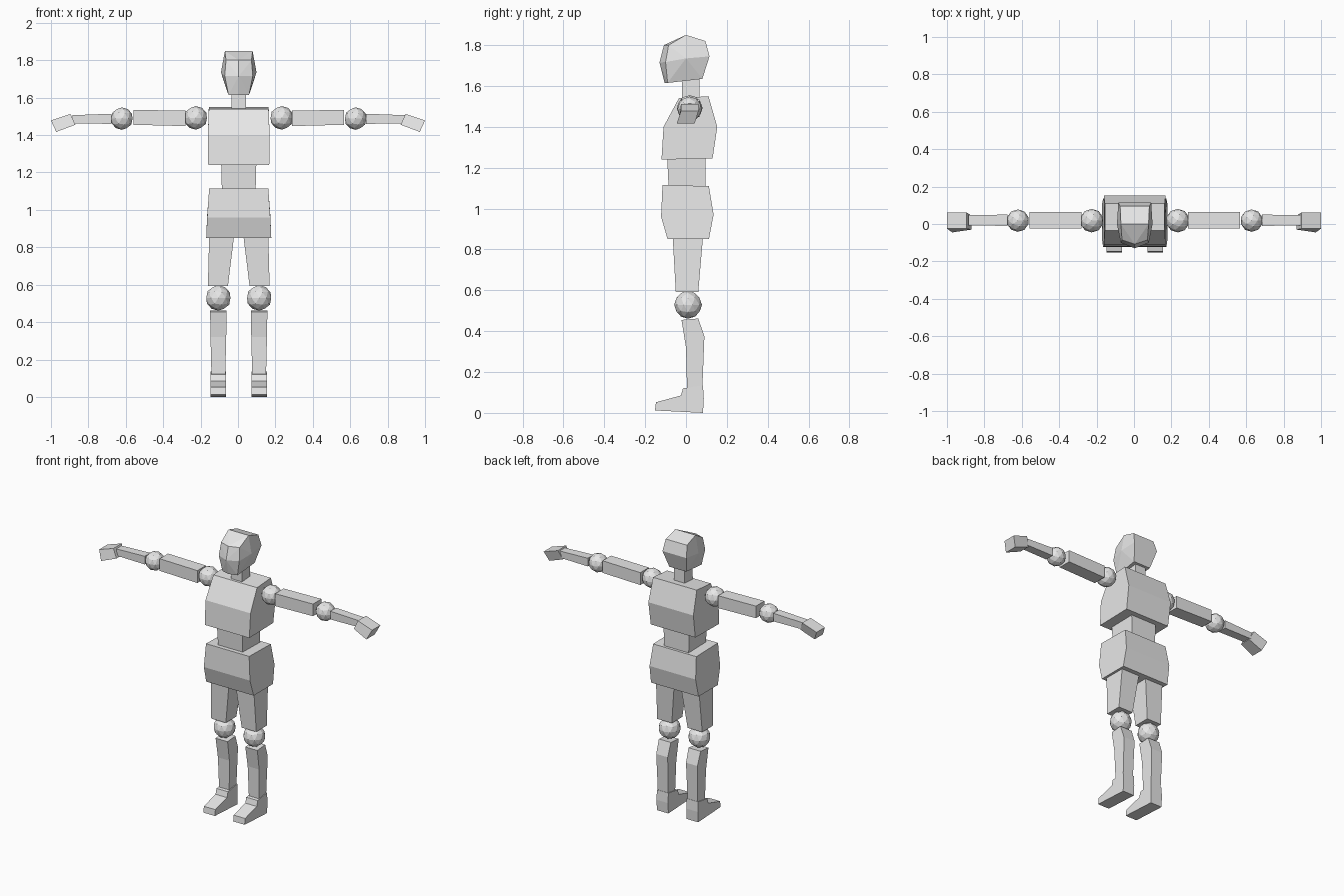
import bpy, bmesh
from mathutils import Vector

if "Cube" in bpy.data.objects:
    bpy.data.objects.remove(bpy.data.objects["Cube"])

CX = 0.004  # body mid-plane
grey = bpy.data.materials.new("plain grey")
grey.diffuse_color = (0.8, 0.8, 0.8, 1)
grey.use_nodes = True
grey.node_tree.nodes["Principled BSDF"].inputs["Base Color"].default_value = grey.diffuse_color


def finish(name, bm):
    bmesh.ops.recalc_face_normals(bm, faces=bm.faces)
    me = bpy.data.meshes.new(name)
    bm.to_mesh(me)
    bm.free()
    me.materials.append(grey)
    ob = bpy.data.objects.new(name, me)
    bpy.context.collection.objects.link(ob)


def loft(name, ring_a, ring_b):
    """Solid between two matching outlines."""
    bm = bmesh.new()
    a = [bm.verts.new(p) for p in ring_a]
    b = [bm.verts.new(p) for p in ring_b]
    n = len(a)
    bm.faces.new(a)
    bm.faces.new(b[::-1])
    for i in range(n):
        j = (i + 1) % n
        bm.faces.new((a[j], a[i], b[i], b[j]))
    finish(name, bm)


def side_profile(name, outline, cx=CX):
    """Side outline of (y, z, half width) given thickness along x."""
    loft(name, [(cx - w, y, z) for y, z, w in outline],
         [(cx + w, y, z) for y, z, w in outline])


def rect(x0, x1, y0, y1, z):
    return [(x0, y0, z), (x1, y0, z), (x1, y1, z), (x0, y1, z)]


def x_rect(x, y0, y1, z0, z1):
    return [(x, y0, z0), (x, y1, z0), (x, y1, z1), (x, y0, z1)]


def ball(name, loc, r):
    bm = bmesh.new()
    bmesh.ops.create_icosphere(bm, subdivisions=2, radius=r)
    bmesh.ops.translate(bm, verts=bm.verts, vec=Vector(loc))
    finish(name, bm)


# Head: faceted hull with a ridge down the face
half = [(0, -.105, 1.615), (.055, -.09, 1.615), (.062, .08, 1.635),
        (0, -.13, 1.715), (.075, -.1, 1.717), (.095, 0, 1.735), (.088, .115, 1.745),
        (0, -.108, 1.80), (.068, -.085, 1.80), (.078, .095, 1.82), (.074, 0, 1.85)]
bm = bmesh.new()
for x, y, z in half:
    for s in ((1, -1) if x else (1,)):
        bm.verts.new((CX + s * x, y, z))
bmesh.ops.convex_hull(bm, input=bm.verts)
bmesh.ops.dissolve_limit(bm, angle_limit=.06, verts=bm.verts, edges=bm.edges)
finish("head", bm)

# Neck, chest, waist and hips
loft("neck", rect(CX - .04, CX + .04, -.02, .065, 1.53),
     rect(CX - .038, CX + .038, -.02, .065, 1.64))
side_profile("chest", [(-.035, 1.54, .16), (.11, 1.55, .16), (.153, 1.40, .165),
                       (.13, 1.245, .163), (-.12, 1.24, .163), (-.11, 1.40, .165)])
loft("waist", rect(CX - .09, CX + .09, -.085, .095, 1.10),
     rect(CX - .094, CX + .094, -.092, .095, 1.25))
side_profile("hips", [(-.115, 1.115, .158), (.112, 1.11, .158), (.135, .97, .169),
                      (.112, .85, .174), (-.09, .85, .174), (-.122, .96, .169)])

for s, side in ((-1, "left"), (1, "right")):
    def mx(x):
        return CX + s * x

    # Legs
    loft(side + "_thigh", rect(mx(.025), mx(.158), -.065, .083, .86),
         rect(mx(.058), mx(.165), -.05, .06, .592))
    ball(side + "_knee", (mx(.109), .01, .529), .068)
    side_profile(side + "_shin", [(-.022, .455, .044), (.06, .462, .044),
                                  (.09, .375, .042), (.08, .12, .037),
                                  (.005, .12, .037), (0, .32, .042)], mx(.109))
    side_profile(side + "_foot", [(-.015, .12, .042), (.083, .135, .042),
                                  (.087, .07, .042), (.083, 0, .042),
                                  (-.152, .012, .042), (-.147, .052, .042),
                                  (-.025, .085, .042)], mx(.109))

    # Arms
    ball(side + "_shoulder", (mx(.23), .018, 1.492), .063)
    loft(side + "_upper_arm", x_rect(mx(.285), -.024, .065, 1.448, 1.53),
         x_rect(mx(.562), -.024, .065, 1.455, 1.535))
    ball(side + "_elbow", (mx(.625), .018, 1.488), .06)
    loft(side + "_forearm", x_rect(mx(.68), -.01, .05, 1.46, 1.514),
         x_rect(mx(.89), -.008, .048, 1.462, 1.506))
    loft(side + "_hand",
         [(s * .87, -.03, 1.455), (s * .87, .045, 1.455),
          (s * .895, .062, 1.513), (s * .895, -.025, 1.513)],
         [(s * .972, -.045, 1.417), (s * .972, .042, 1.417),
          (s * 1.0, .062, 1.478), (s * 1.0, -.025, 1.478)])
